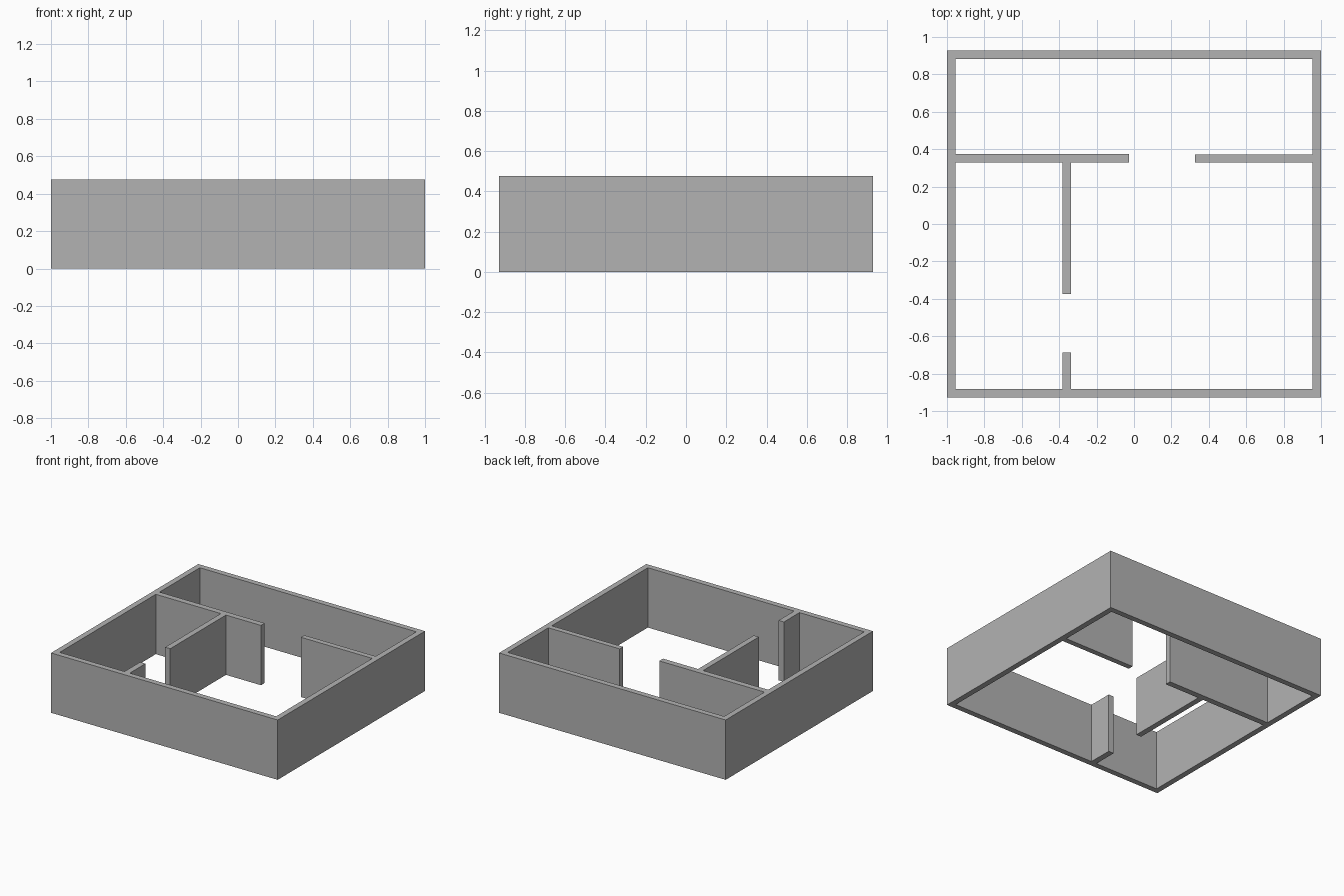
import bpy
import bmesh

if "Cube" in bpy.data.objects:
    bpy.data.objects.remove(bpy.data.objects["Cube"], do_unlink=True)

HEIGHT = 0.477
HALF_X, HALF_Y = 1.0, 0.928
WALL = 0.045
IN_X, IN_Y = HALF_X - WALL, HALF_Y - WALL

# Plain wall colour
plaster = bpy.data.materials.new("wall_grey")
plaster.use_nodes = True
GREY = (0.45, 0.45, 0.45, 1)
plaster.diffuse_color = GREY
plaster.node_tree.nodes["Principled BSDF"].inputs["Base Color"].default_value = GREY


def raise_walls(name, quads):
    """Extrude a floor plan made of quads up to wall height."""
    bm = bmesh.new()
    for quad in quads:
        bm.faces.new([bm.verts.new((x, y, 0)) for x, y in quad])
    bmesh.ops.remove_doubles(bm, verts=bm.verts, dist=1e-5)
    plan = bm.faces[:]
    result = bmesh.ops.extrude_face_region(bm, geom=plan, use_keep_orig=True)
    top = [g for g in result["geom"] if isinstance(g, bmesh.types.BMVert)]
    bmesh.ops.translate(bm, verts=top, vec=(0, 0, HEIGHT))
    bmesh.ops.recalc_face_normals(bm, faces=bm.faces)
    mesh = bpy.data.meshes.new(name)
    bm.to_mesh(mesh)
    bm.free()
    mesh.materials.append(plaster)
    obj = bpy.data.objects.new(name, mesh)
    bpy.context.collection.objects.link(obj)
    return obj


def rectangle(x0, x1, y0, y1):
    return [(x0, y0), (x1, y0), (x1, y1), (x0, y1)]


# Outer walls: a mitred rectangular ring
outer = rectangle(-HALF_X, HALF_X, -HALF_Y, HALF_Y)
inner = rectangle(-IN_X, IN_X, -IN_Y, IN_Y)
ring = []
for i in range(4):
    j = (i + 1) % 4
    ring.append([outer[i], outer[j], inner[j], inner[i]])
raise_walls("outer_walls", ring)

# Inner partitions, with door gaps between them
partitions = {
    "cross_partition_right": (-IN_X, -0.027, 0.328, 0.375),
    "cross_partition_left": (0.325, IN_X, 0.328, 0.371),
    "room_divider": (-0.381, -0.336, -0.374, 0.328),
    "room_divider_stub": (-0.383, -0.336, -IN_Y, -0.687),
}
for name, bounds in partitions.items():
    raise_walls(name, [rectangle(*bounds)])
